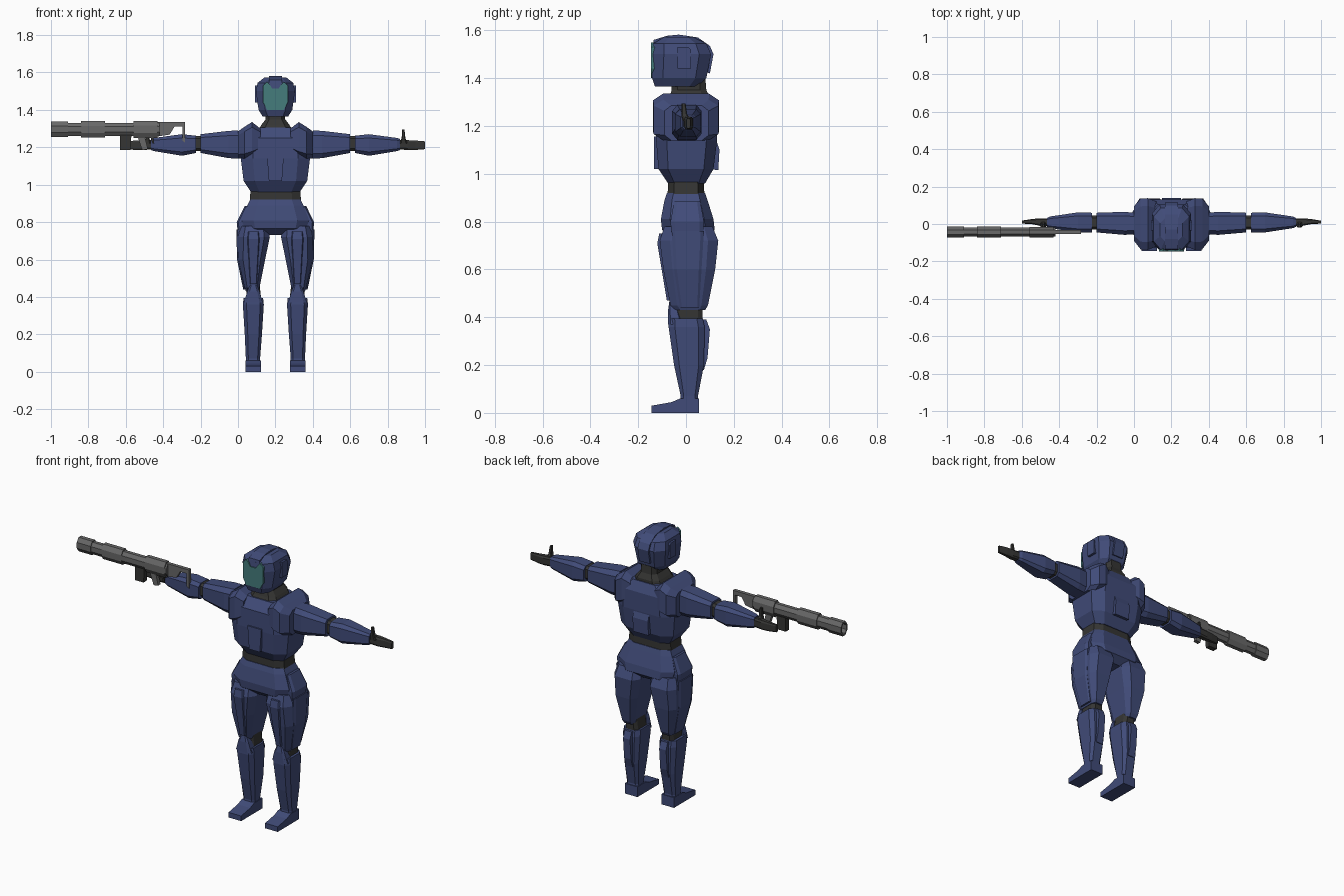
import bpy
import bmesh

# Remove the default object
default_cube = bpy.data.objects.get("Cube")
if default_cube:
    bpy.data.objects.remove(default_cube, do_unlink=True)

BODY_X = 0.2          # the figure stands off centre because of the long launcher
BOTH = {"left": 1, "right": -1}


def make_material(name, red, green, blue):
    material = bpy.data.materials.new(name)
    material.use_nodes = True
    colour = (red, green, blue, 1)
    material.diffuse_color = colour
    material.node_tree.nodes["Principled BSDF"].inputs["Base Color"].default_value = colour
    return material


navy = make_material("navy armour", .052, .071, .19)
dark = make_material("dark undersuit", .036, .036, .034)
grey = make_material("gun grey", .14, .14, .14)
teal = make_material("teal visor", .06, .2, .2)


def place(axis, t, u, v):
    """Put a cross-section point (u, v) at distance t along the axis."""
    return {"x": (t, u, v), "y": (u, t, v), "z": (u, v, t)}[axis]


def skin(name, sections, material, side, origin_x):
    """Bridge matching point loops, cap both ends and make a flat-shaded object."""
    bm = bmesh.new()
    loops = [[bm.verts.new((origin_x + side * x, y, z)) for x, y, z in loop]
             for loop in sections]
    for lower, upper in zip(loops, loops[1:]):
        for i in range(len(lower)):
            j = (i + 1) % len(lower)
            bm.faces.new((lower[i], lower[j], upper[j], upper[i]))
    bm.faces.new(loops[0])
    bm.faces.new(loops[-1])
    bmesh.ops.recalc_face_normals(bm, faces=bm.faces)
    mesh = bpy.data.meshes.new(name)
    bm.to_mesh(mesh)
    bm.free()
    mesh.materials.append(material)
    obj = bpy.data.objects.new(name, mesh)
    bpy.context.collection.objects.link(obj)
    return obj


def build(name, sections, material, mirrored, origin_x):
    if mirrored:
        for label, side in BOTH.items():
            skin(label + "_" + name, sections, material, side, origin_x)
    else:
        skin(name, sections, material, 1, origin_x)


def loft(name, axis, rings, material=navy, cut=.35, mirrored=False, origin_x=BODY_X):
    """Chamfered boxes along an axis: (t, u0, u1, v0, v1), or (t, half_u, v0, v1)."""
    sections = []
    for ring in rings:
        t, *bounds = ring
        if len(bounds) < 4:
            bounds = [-bounds[0], *bounds]
        u0, u1, v0, v1 = bounds
        cu, cv = (u1 - u0) / 2 * cut, (v1 - v0) / 2 * cut
        outline = [(u0 + cu, v0), (u1 - cu, v0), (u1, v0 + cv), (u1, v1 - cv),
                   (u1 - cu, v1), (u0 + cu, v1), (u0, v1 - cv), (u0, v0 + cv)]
        sections.append([place(axis, t, u, v) for u, v in outline])
    build(name, sections, material, mirrored, origin_x)


def prism(name, axis, outline, low, high, material=navy, mirrored=False, origin_x=BODY_X):
    """Extrude an outline from low to high along an axis."""
    sections = [[place(axis, t, u, v) for u, v in outline] for t in (low, high)]
    build(name, sections, material, mirrored, origin_x)


def tube(name, start, end, radius_y, radius_z, material=grey):
    """Octagonal launcher segment lying along x."""
    ring = (GUN_Y - radius_y, GUN_Y + radius_y, GUN_Z - radius_z, GUN_Z + radius_z)
    loft(name, "x", [(start, *ring), (end, *ring)], material, cut=.58, origin_x=0)


# Helmet with crest, visor and ear plates
loft("helmet", "z", [(1.365, .068, -.13, .05), (1.4, .09, -.142, .085),
                     (1.5, .105, -.142, .105), (1.545, .095, -.137, .085),
                     (1.572, .06, -.09, .03)], cut=.4)
prism("helmet_crest", "x", [(-.14, 1.52), (-.135, 1.56), (-.08, 1.577), (-.03, 1.582),
                            (.05, 1.57), (.1, 1.535), (.115, 1.5), (.1, 1.42),
                            (0, 1.45)], -.035, .035)
half_visor = [(.018, 1.515), (.03, 1.535), (.045, 1.55), (.066, 1.53),
              (.066, 1.44), (.045, 1.4)]
visor_outline = half_visor + [(-x, z) for x, z in reversed(half_visor)]
prism("visor", "y", visor_outline, -.146, -.118, teal)
prism("ear_plate", "x", [(-.035, 1.44), (.02, 1.44), (.02, 1.52), (.01, 1.53),
                         (-.035, 1.53)], .09, .11, mirrored=True)

# Neck and collar
loft("neck", "z", [(1.26, .11, -.1, .1), (1.32, .075, -.07, .1),
                   (1.35, .052, -.06, .085), (1.41, .052, -.06, .08)], dark)

# Torso with chest plate, back pack and shoulder yokes
loft("torso", "z", [(.96, .13, -.075, .08), (1.02, .17, -.115, .115),
                    (1.14, .185, -.125, .13), (1.25, .18, -.125, .13),
                    (1.305, .11, -.085, .105)])
prism("chest_plate", "y", [(-.035, 1.02), (.035, 1.02), (.045, 1.155), (-.045, 1.155)],
      -.133, -.1)
prism("back_pack", "x", [(.1, 1.02), (.135, 1.015), (.14, 1.1), (.125, 1.145),
                         (.1, 1.145)], -.05, .05)
loft("shoulder_yoke", "x", [(.08, -.12, .12, 1.18, 1.3), (.125, -.138, .138, 1.15, 1.335),
                            (.165, -.135, .135, 1.14, 1.31), (.2, -.09, .095, 1.14, 1.285)],
     cut=.3, mirrored=True)

# Waist, pelvis and hip plates
loft("waist", "z", [(.9, .138, -.077, .077), (.985, .132, -.075, .075)], dark)
loft("pelvis", "z", [(.73, .05, -.06, .08), (.765, .165, -.1, .12),
                     (.81, .18, -.105, .115), (.89, .15, -.09, .09),
                     (.92, .135, -.08, .08)])
loft("hip_plate", "z", [(.73, .14, .2, -.06, .07), (.8, .13, .207, -.065, .075),
                        (.885, .1, .165, -.05, .06)], cut=.25, mirrored=True)

# Thighs with outer and front plates
loft("thigh", "z", [(.43, .09, .158, -.045, .08), (.45, .085, .165, -.065, .092),
                    (.6, .055, .198, -.095, .122), (.72, .03, .2, -.11, .135),
                    (.78, .04, .185, -.09, .11)], mirrored=True)
loft("outer_thigh_plate", "z", [(.44, .12, .172, -.025, .055), (.6, .14, .205, -.05, .065),
                                (.76, .14, .209, -.06, .075)], cut=.2, mirrored=True)
loft("front_thigh_plate", "z", [(.47, .1, .135, -.08, .02), (.71, .085, .15, -.12, 0),
                                (.75, .09, .145, -.112, 0)], cut=.15, mirrored=True)

# Knees, shins and feet
loft("knee", "z", [(.38, .075, .155, -.05, .07), (.47, .085, .155, -.04, .07)], dark,
     mirrored=True)
loft("shin", "z", [(.03, .08, .158, -.025, .055), (.07, .082, .158, -.022, .05),
                   (.2, .072, .164, -.05, .075), (.36, .062, .174, -.073, .078),
                   (.395, .066, .17, -.072, .07)], mirrored=True)
loft("knee_guard", "z", [(.37, .068, .168, -.075, -.01), (.43, .085, .15, -.075, -.03),
                         (.465, .1, .135, -.07, -.045)], mirrored=True)
prism("calf_plate", "x", [(.04, .18), (.075, .18), (.09, .23), (.1, .35), (.085, .39),
                          (.04, .39)], .095, .14, mirrored=True)
prism("foot", "x", [(-.145, 0), (.055, 0), (.055, .06), (-.025, .06), (-.06, .045),
                    (-.145, .03)], .078, .16, mirrored=True)

# Arms held straight out to the sides
loft("shoulder_joint", "x", [(.17, -.05, .05, 1.17, 1.27), (.23, -.05, .05, 1.17, 1.27)],
     dark, mirrored=True)
loft("upper_arm", "x", [(.2, -.055, .06, 1.14, 1.29), (.25, -.058, .065, 1.142, 1.288),
                        (.4, -.045, .06, 1.17, 1.27)], mirrored=True)
loft("elbow", "x", [(.39, -.03, .045, 1.18, 1.26), (.44, -.03, .045, 1.18, 1.26)], dark,
     mirrored=True)
loft("forearm", "x", [(.425, -.045, .06, 1.17, 1.262), (.5, -.045, .062, 1.155, 1.27),
                      (.65, -.022, .04, 1.18, 1.25), (.665, -.015, .032, 1.185, 1.245)],
     mirrored=True)

# Flat hands with raised thumbs
loft("hand", "x", [(.65, -.012, .03, 1.19, 1.24), (.71, -.008, .03, 1.185, 1.238),
                   (.75, 0, .026, 1.186, 1.236), (.8, .002, .018, 1.19, 1.232)], dark,
     mirrored=True)
loft("thumb", "z", [(1.22, .665, .705, -.015, .02), (1.25, .675, .695, -.02, .005),
                    (1.295, .678, .69, -.018, -.002)], dark, mirrored=True)

# Launcher: hollow muzzle, stepped tube segments and receiver
GUN_Y, GUN_Z = -.043, 1.296
muzzle = [(-.91, .029, .041), (-1, .029, .041), (-1, .022, .031), (-.93, .022, .031)]
loft("muzzle", "x", [(x, GUN_Y - ry, GUN_Y + ry, GUN_Z - rz, GUN_Z + rz)
                     for x, ry, rz in muzzle], grey, cut=.58, origin_x=0)
tube("barrel", -.92, -.42, .025, .035)
tube("barrel_sleeve", -.84, -.71, .029, .044)
tube("receiver", -.56, -.43, .028, .046)

# Launcher stock, grip, trigger and magazine
prism("stock", "y", [(-.45, 1.335), (-.283, 1.335), (-.283, 1.225), (-.297, 1.235),
                     (-.297, 1.31), (-.34, 1.31), (-.365, 1.268), (-.45, 1.255)],
      -.053, -.032, grey, origin_x=0)
prism("grip", "y", [(-.54, 1.265), (-.5, 1.265), (-.482, 1.19), (-.512, 1.185)],
      -.054, -.032, grey, origin_x=0)
prism("trigger", "y", [(-.468, 1.26), (-.455, 1.26), (-.447, 1.22), (-.457, 1.22)],
      -.048, -.038, dark, origin_x=0)
prism("magazine", "y", [(-.63, 1.265), (-.57, 1.265), (-.575, 1.185), (-.63, 1.185)],
      -.058, -.028, dark, origin_x=0)
